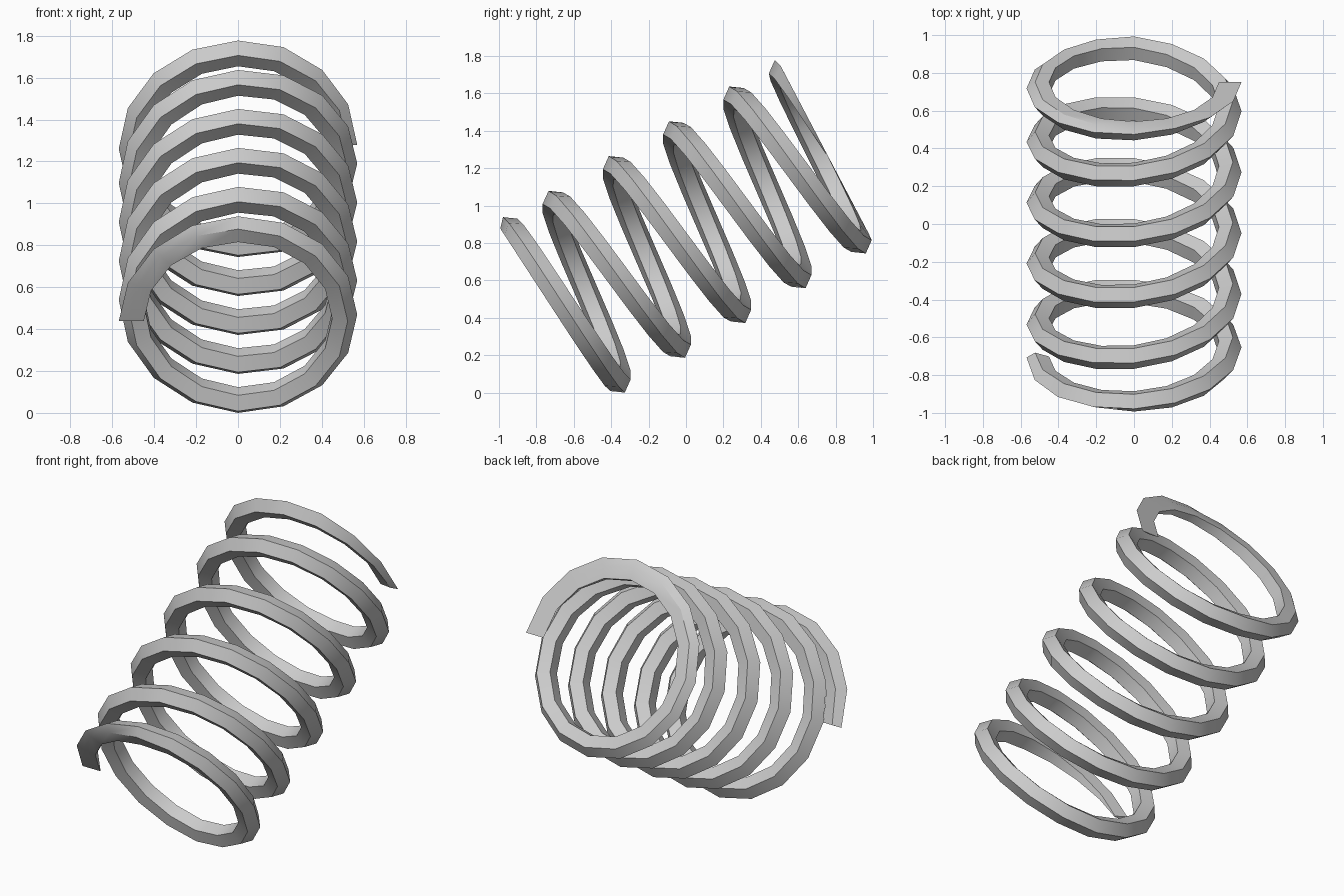
import bpy, bmesh
from math import sin, cos, pi, radians
from mathutils import Vector

if "Cube" in bpy.data.objects:
    bpy.data.objects.remove(bpy.data.objects["Cube"], do_unlink=True)

# Spring proportions
COIL_RADIUS, WIRE_RADIUS = 0.503, 0.066
TURNS, STEPS, SIDES = 5.5, 16, 5
PITCH, END_PITCH = 0.372, 0.19
LOW, HIGH = 0.75, 4.75          # turns between which the pitch is full
TILT = radians(30)
AXIS = Vector((0, cos(TILT), sin(TILT)))
UP = Vector((0, -sin(TILT), cos(TILT)))


def along(t):
    """Distance along the axis, with tighter coils at both ends."""
    mid = min(max(t, LOW), HIGH)
    return -0.265 + PITCH * (mid - LOW) + END_PITCH * (t - mid)


def ring(bm, t):
    """One cross-section of the wire, trimmed by the flat ground ends."""
    verts = []
    for i in range(SIDES):
        a = 2 * pi * i / SIDES
        r = COIL_RADIUS + WIRE_RADIUS * cos(a)
        x, u = -r * cos(2 * pi * t), 0.73 + r * sin(2 * pi * t)
        d = along(t) + WIRE_RADIUS * sin(a)
        d = min(max(d, -0.335 - 0.054 * u), 1.28 + 0.04 * u)
        verts.append(bm.verts.new(AXIS * d + UP * u + Vector((x, 0, 0))))
    return verts


# Sweep the wire along the helix
bm = bmesh.new()
count = int(TURNS * STEPS)
rings = [ring(bm, i / STEPS) for i in range(count + 1)]
for a, b in zip(rings, rings[1:]):
    for i in range(SIDES):
        j = (i + 1) % SIDES
        bm.faces.new((a[i], a[j], b[j], b[i]))
bm.faces.new(rings[0])
bm.faces.new(rings[-1])
bmesh.ops.recalc_face_normals(bm, faces=bm.faces)

# Rest on the ground, centred front to back
ys = [v.co.y for v in bm.verts]
shift = Vector((0, -(min(ys) + max(ys)) / 2, -min(v.co.z for v in bm.verts)))
bmesh.ops.translate(bm, verts=bm.verts, vec=shift)

mesh = bpy.data.meshes.new("coil_spring")
bm.to_mesh(mesh)
bm.free()
spring = bpy.data.objects.new("coil_spring", mesh)
bpy.context.collection.objects.link(spring)

# Plain light grey metal
grey = bpy.data.materials.new("light_grey")
grey.use_nodes = True
color = (0.6, 0.6, 0.6, 1)
grey.diffuse_color = color
grey.node_tree.nodes["Principled BSDF"].inputs["Base Color"].default_value = color
mesh.materials.append(grey)

bpy.ops.object.select_all(action="DESELECT")
spring.select_set(True)
bpy.context.view_layer.objects.active = spring
bpy.ops.object.shade_smooth_by_angle(angle=radians(30))
